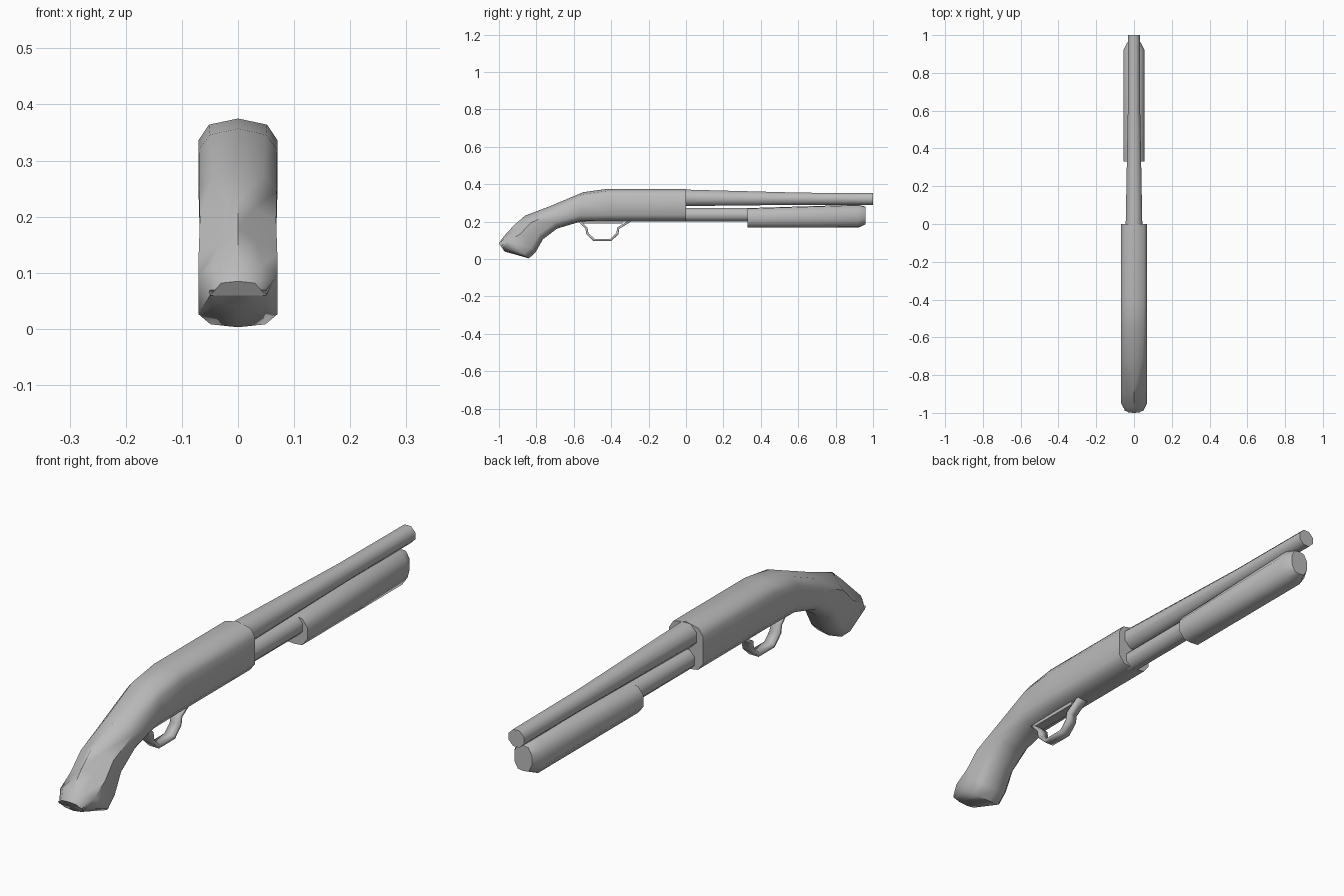
import bpy, bmesh, math
from mathutils import Vector

cube = bpy.data.objects.get("Cube")
if cube:
    bpy.data.objects.remove(cube, do_unlink=True)

grey = bpy.data.materials.new("plain grey")
grey.use_nodes = True
grey.diffuse_color = (0.5, 0.5, 0.5, 1)
grey.node_tree.nodes["Principled BSDF"].inputs["Base Color"].default_value = (0.5, 0.5, 0.5, 1)


def finish(name, bm, angle):
    bmesh.ops.recalc_face_normals(bm, faces=bm.faces[:])
    mesh = bpy.data.meshes.new(name)
    bm.to_mesh(mesh)
    bm.free()
    mesh.materials.append(grey)
    obj = bpy.data.objects.new(name, mesh)
    bpy.context.collection.objects.link(obj)
    bpy.ops.object.select_all(action="DESELECT")
    obj.select_set(True)
    bpy.context.view_layer.objects.active = obj
    bpy.ops.object.shade_smooth_by_angle(angle=math.radians(angle))
    return obj


def loft(name, rings, angle=50):
    """Skin a list of equal-length point rings and cap both ends."""
    bm = bmesh.new()
    loops = [[bm.verts.new(p) for p in ring] for ring in rings]
    for a, b in zip(loops, loops[1:]):
        for i in range(len(a)):
            j = (i + 1) % len(a)
            bm.faces.new((a[i], a[j], b[j], b[i]))
    bm.faces.new(loops[0])
    bm.faces.new(loops[-1])
    return finish(name, bm, angle)


def mirrored_ring(half):
    """Close a top-to-bottom half outline across the centre plane."""
    return half + [Vector((-p.x, p.y, p.z)) for p in reversed(half[1:-1])]


def body_ring(top, bottom, width, shoulder, drop):
    top, bottom = Vector((0, *top)), Vector((0, *bottom))
    down = (bottom - top).normalized()
    side = Vector((1, 0, 0))
    half = [top,
            top + side * shoulder + down * drop,
            top + side * width + down * (drop + 0.027),
            bottom + side * width - down * 0.035,
            bottom + side * width * 0.7 - down * 0.008,
            bottom]
    return mirrored_ring(half)


def tube_ring(y, z, radius, sides=8):
    turn = math.tau / sides
    return [(radius * math.cos((i + 0.5) * turn), y, z + radius * math.sin((i + 0.5) * turn))
            for i in range(sides)]


# Receiver and curved pistol grip in one skin: top, bottom, half width, shoulder, drop
stations = [
    ((-1.0, 0.085), (-0.97, 0.04), 0.050, 0.030, 0.004),
    ((-0.975, 0.12), (-0.84, 0.003), 0.070, 0.045, 0.010),
    ((-0.92, 0.18), (-0.805, 0.035), 0.070, 0.030, 0.030),
    ((-0.86, 0.232), (-0.765, 0.105), 0.068, 0.028, 0.022),
    ((-0.72, 0.285), (-0.69, 0.162), 0.069, 0.045, 0.012),
    ((-0.55, 0.357), (-0.57, 0.198), 0.070, 0.050, 0.011),
    ((-0.42, 0.375), (-0.42, 0.20), 0.070, 0.052, 0.011),
    ((0, 0.375), (0, 0.20), 0.070, 0.052, 0.011),
]
loft("receiver_and_grip", [body_ring(*s) for s in stations])

# Tapered barrel and magazine tube
loft("barrel", [tube_ring(-0.02, 0.327, 0.048), tube_ring(0.62, 0.322, 0.035),
                tube_ring(1.0, 0.321, 0.034)])
loft("magazine_tube", [tube_ring(-0.02, 0.237, 0.039), tube_ring(0.5, 0.237, 0.039)])


# Sliding fore-end with a chamfered nose
def fore_end_ring(y, low, high, width):
    return mirrored_ring([Vector((x * width, y, low + t * (high - low))) for x, t in
                          ((0, 1), (0.6, 0.97), (1, 0.7), (1, 0.3), (0.6, 0.03), (0, 0))])


loft("fore_end", [fore_end_ring(0.33, 0.167, 0.272, 0.056),
                  fore_end_ring(0.92, 0.167, 0.29, 0.056),
                  fore_end_ring(0.96, 0.185, 0.28, 0.036)])

# Trigger guard: a flat band following an angular loop, flared where it meets the receiver
path = [(-0.57, 0.203), (-0.532, 0.165), (-0.527, 0.135), (-0.492, 0.102),
        (-0.402, 0.102), (-0.367, 0.135), (-0.362, 0.165), (-0.30, 0.203)]
bm = bmesh.new()
rows = [[bm.verts.new((x, y, z)) for x in (-0.02, 0.02)] for y, z in path]
for a, b in zip(rows, rows[1:]):
    bm.faces.new((a[0], a[1], b[1], b[0]))
guard = finish("trigger_guard", bm, 40)
band = guard.modifiers.new("band", "SOLIDIFY")
band.thickness = 0.012
band.offset = 0
band.use_even_offset = True

# Mounting plate above the guard
loft("guard_plate", [[(x, y, z) for x, z in ((-0.02, 0.19), (0.02, 0.19), (0.02, 0.208), (-0.02, 0.208))]
                     for y in (-0.56, -0.34)], 30)
